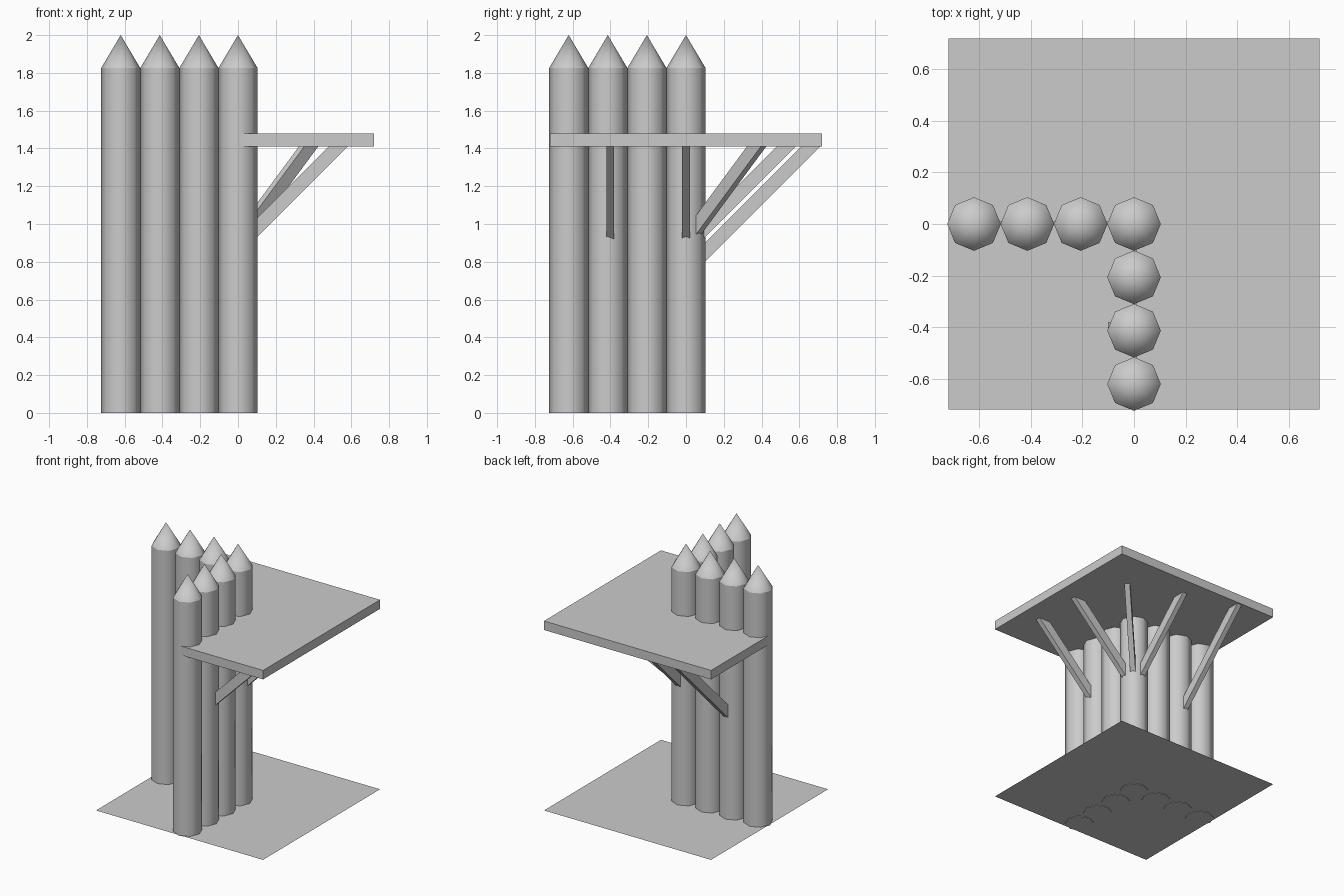
import bpy
import bmesh
from math import pi
from mathutils import Matrix, Vector

cube = bpy.data.objects.get("Cube")
if cube:
    bpy.data.objects.remove(cube, do_unlink=True)

grey = bpy.data.materials.new("plain grey")
grey.use_nodes = True
colour = (0.6, 0.6, 0.6, 1)
grey.diffuse_color = colour
grey.node_tree.nodes["Principled BSDF"].inputs["Base Color"].default_value = colour

HALF = 0.72
RADIUS = 0.104
SPACING = 0.207


def add_object(name, bm):
    bmesh.ops.recalc_face_normals(bm, faces=bm.faces)
    mesh = bpy.data.meshes.new(name)
    bm.to_mesh(mesh)
    bm.free()
    mesh.materials.append(grey)
    obj = bpy.data.objects.new(name, mesh)
    bpy.context.collection.objects.link(obj)
    return obj


def prism(name, profile, offset, matrix=Matrix()):
    """Extrude a flat outline along the offset."""
    bm = bmesh.new()
    face = bm.faces.new([bm.verts.new(p) for p in profile])
    result = bmesh.ops.extrude_face_region(bm, geom=[face], use_keep_orig=True)
    verts = [v for v in result["geom"] if isinstance(v, bmesh.types.BMVert)]
    bmesh.ops.translate(bm, verts=verts, vec=Vector(offset))
    bm.transform(matrix)
    return add_object(name, bm)


def post(name, x, y):
    """Eight-sided log with a sharpened tip."""
    bm = bmesh.new()
    shoulder = 1.825
    bmesh.ops.create_cone(bm, cap_ends=True, segments=8, radius1=RADIUS,
                          radius2=RADIUS, depth=shoulder,
                          matrix=Matrix.Translation((x, y, shoulder / 2)))
    cap = max(bm.faces, key=lambda f: f.calc_center_median().z)
    rim = list(cap.edges)
    tip = bmesh.ops.poke(bm, faces=[cap])["verts"][0]
    tip.co.z = 2
    for face in bm.faces:
        face.smooth = len(face.verts) < 8
    for edge in rim:
        edge.smooth = False
    for edge in bm.edges:
        if any(len(f.verts) == 8 for f in edge.link_faces):
            edge.smooth = False
    add_object(name, bm)


def brace(name, origin, angle, low, reach, start=0.0, rise=0.1):
    """Sloping strut: lower edge runs from radius 0.1 at height low to reach."""
    top = 1.41
    slope = (top - low) / (reach - 0.1)
    foot = low + slope * (start - 0.1)
    outline = [(start, -0.02, foot), (reach, -0.02, top),
               (reach - rise / slope, -0.02, top), (start, -0.02, foot + rise)]
    matrix = Matrix.Translation(origin) @ Matrix.Rotation(angle, 4, "Z")
    prism(name, outline, (0, 0.04, 0), matrix)


# Ground sheet
bm = bmesh.new()
bmesh.ops.create_grid(bm, x_segments=1, y_segments=1, size=HALF,
                      matrix=Matrix.Translation((0, 0, 0.004)))
add_object("ground_sheet", bm)

# Two walls of posts sharing the corner post
post("corner_post", 0, 0)
for i in range(1, 4):
    post(f"back_wall_post_{i}", -i * SPACING, 0)
    post(f"side_wall_post_{i}", 0, -i * SPACING)

# L-shaped walkway outside the corner
inner = 0.01
corners = [(inner, -HALF), (HALF, -HALF), (HALF, HALF),
           (-HALF, HALF), (-HALF, inner), (inner, inner)]
prism("walkway", [(x, y, 1.41) for x, y in corners], (0, 0, 0.07))

# Struts under the walkway
brace("side_brace_front", (0, -0.4, 0), 0, 0.93, 0.58, start=-0.1)
brace("side_brace_corner", (0, 0, 0), 0, 0.93, 0.58)
brace("diagonal_brace", (0, 0, 0), pi / 4, 0.95, 0.58)
brace("back_brace_corner", (0, 0, 0), pi / 2, 0.93, 0.58)
brace("back_brace_end", (-0.41, 0, 0), pi / 2, 0.8, 0.71)
